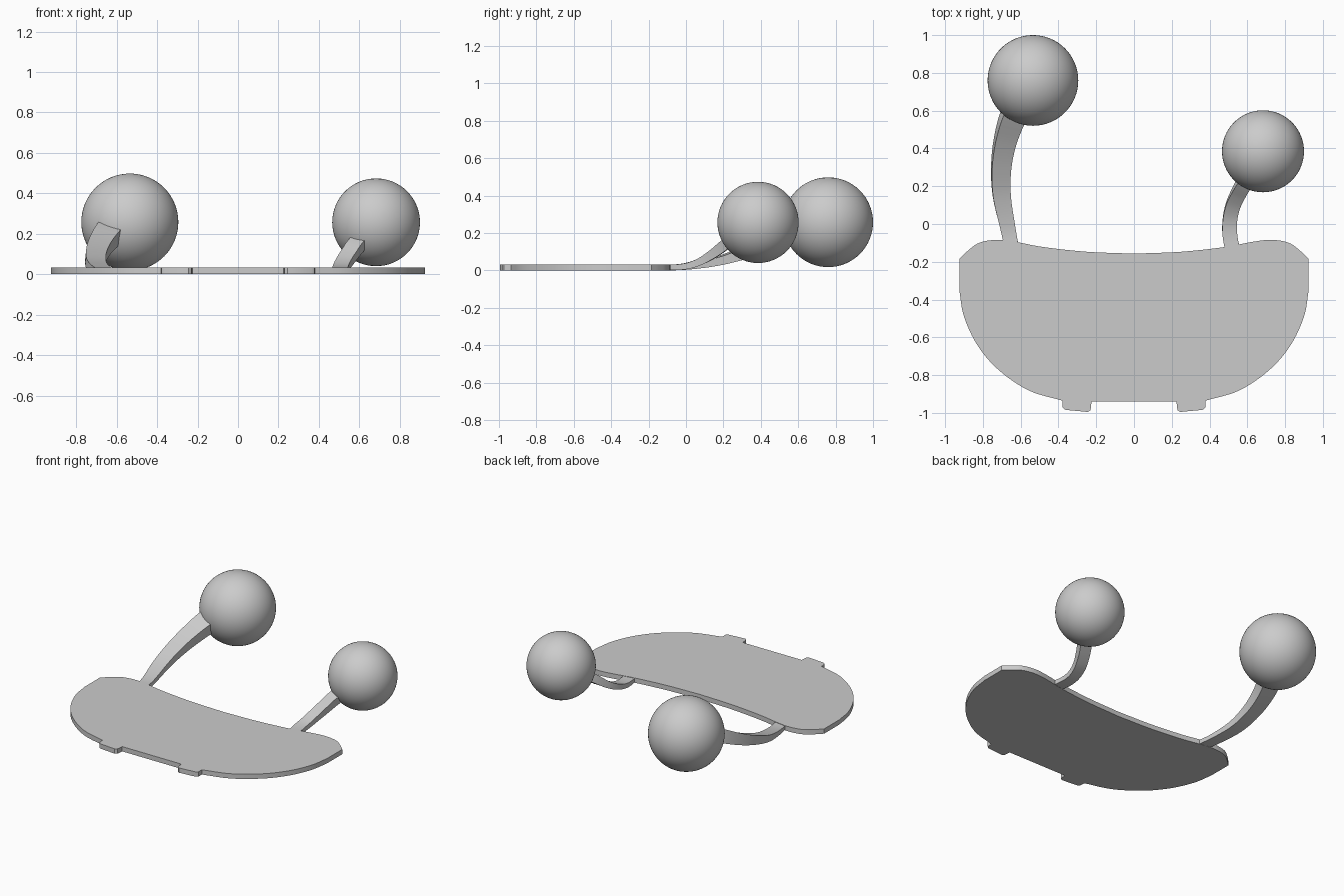
import bpy, bmesh, math
from mathutils import Vector, Matrix

if "Cube" in bpy.data.objects:
    bpy.data.objects.remove(bpy.data.objects["Cube"])

grey = bpy.data.materials.new("plain grey")
grey.use_nodes = True
colour = (0.6, 0.6, 0.6, 1)
grey.diffuse_color = colour
grey.node_tree.nodes["Principled BSDF"].inputs["Base Color"].default_value = colour


def smooth_path(points, steps=6):
    """Catmull-Rom interpolation through points of any dimension."""
    pts = [Vector(p) for p in points]
    pts = [pts[0] * 2 - pts[1]] + pts + [pts[-1] * 2 - pts[-2]]
    out = []
    for a, b, c, d in zip(pts, pts[1:], pts[2:], pts[3:]):
        for i in range(steps):
            t = i / steps
            out.append(0.5 * (2 * b + (c - a) * t + (2 * a - 5 * b + 4 * c - d) * t * t
                              + (3 * b - a - 3 * c + d) * t ** 3))
    return out + [pts[-2]]


def finish(bm, name, angle=35):
    bmesh.ops.recalc_face_normals(bm, faces=bm.faces)
    mesh = bpy.data.meshes.new(name)
    bm.to_mesh(mesh)
    bm.free()
    mesh.materials.append(grey)
    obj = bpy.data.objects.new(name, mesh)
    bpy.context.collection.objects.link(obj)
    bpy.ops.object.select_all(action='DESELECT')
    obj.select_set(True)
    bpy.context.view_layer.objects.active = obj
    bpy.ops.object.shade_smooth_by_angle(angle=math.radians(angle))
    return obj


# Flat plate: half outline from back centre round to the front tab, then mirrored
back = smooth_path([(0, -.157), (.25, -.147), (.48, -.122), (.63, -.094), (.73, -.084),
                    (.82, -.1), (.88, -.142), (.925, -.185)])
side = smooth_path([(.925, -.35), (.9, -.49), (.83, -.64), (.72, -.77), (.56, -.88), (.38, -.935)])
tab = [(.378, -.972), (.363, -.984), (.245, -.995), (.23, -.985), (.225, -.94)]
half = [Vector(p) for p in back + side + tab]
outline = half + [Vector((-p.x, p.y)) for p in reversed(half[1:])]
bm = bmesh.new()
base = bm.faces.new([bm.verts.new((p.x, p.y, 0)) for p in outline])
top = bmesh.ops.extrude_face_region(bm, geom=[base], use_keep_orig=True)
bmesh.ops.translate(bm, vec=(0, 0, .033), verts=[v for v in top["geom"] if isinstance(v, bmesh.types.BMVert)])
finish(bm, "plate")


def stalk(name, stations):
    """Rectangular bar through (x, y, z), half width, half thickness and roll."""
    path = [(Vector(s[:3]), *s[3:]) for s in smooth_path(stations)]
    bm = bmesh.new()
    rings = []
    for i, (p, w, t, roll) in enumerate(path):
        along = (path[min(i + 1, len(path) - 1)][0] - path[max(i - 1, 0)][0]).normalized()
        turn = Matrix.Rotation(roll, 3, along)
        across = turn @ along.cross(Vector((0, 0, 1))).normalized()
        up = across.cross(along)
        rings.append([bm.verts.new(p + across * w * a + up * t * b)
                      for a, b in ((-1, -1), (1, -1), (1, 1), (-1, 1))])
    for r, q in zip(rings, rings[1:]):
        for k in range(4):
            bm.faces.new((r[k], r[k - 1], q[k - 1], q[k]))
    bm.faces.new(rings[0])
    bm.faces.new(rings[-1])
    finish(bm, name)


# Curved stalks rising from the back edge
stalk("right_stalk", [(-.64, -.16, .016, .036, .015, 0), (-.668, -.02, .018, .04, .015, 0),
                      (-.7, .15, .046, .047, .021, .05), (-.703, .3, .09, .051, .029, .12),
                      (-.682, .44, .142, .056, .037, .2), (-.64, .57, .2, .062, .044, .28),
                      (-.59, .66, .24, .062, .044, .3)])
stalk("left_stalk", [(.53, -.18, .016, .038, .015, 0), (.508, -.06, .017, .039, .015, 0),
                     (.508, .02, .028, .038, .017, .05), (.522, .09, .055, .038, .02, .12),
                     (.547, .15, .092, .038, .024, .2), (.58, .21, .138, .038, .028, .28),
                     (.63, .28, .19, .038, .028, .3)])

# Balls at the stalk ends
for name, centre, radius in (("right_ball", (-.535, .76, .258), .24),
                             ("left_ball", (.683, .385, .257), .217)):
    bm = bmesh.new()
    bmesh.ops.create_uvsphere(bm, u_segments=64, v_segments=32, radius=radius,
                              matrix=Matrix.Translation(centre))
    finish(bm, name)
